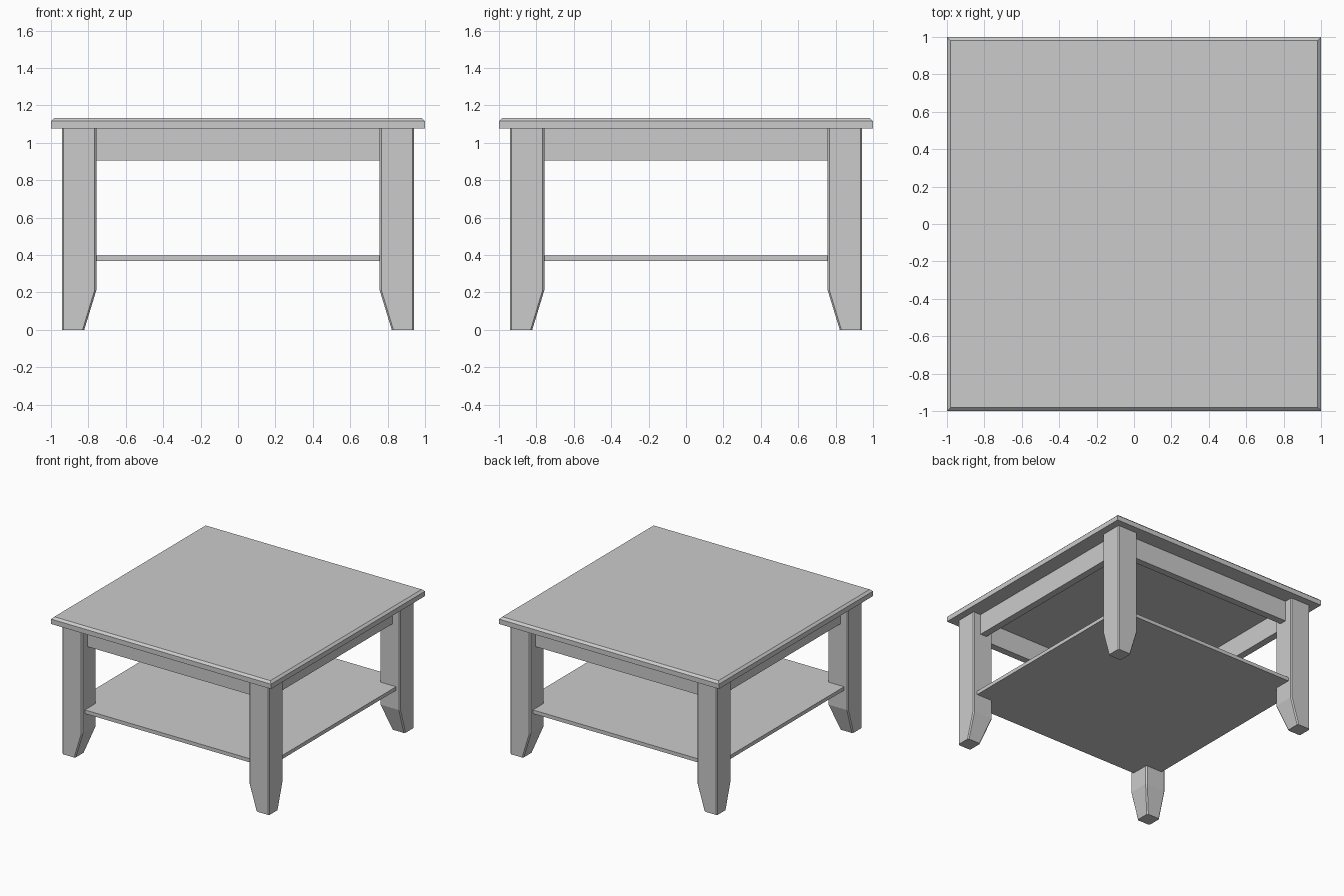
import bpy, bmesh
from math import pi

if "Cube" in bpy.data.objects:
    bpy.data.objects.remove(bpy.data.objects["Cube"])


def make_object(name, bm):
    bmesh.ops.recalc_face_normals(bm, faces=bm.faces)
    mesh = bpy.data.meshes.new(name)
    bm.to_mesh(mesh)
    bm.free()
    obj = bpy.data.objects.new(name, mesh)
    bpy.context.collection.objects.link(obj)
    return obj


def loft(name, rings):
    """Closed solid through matching rings of points."""
    bm = bmesh.new()
    loops = [[bm.verts.new(p) for p in ring] for ring in rings]
    n = len(loops[0])
    for low, high in zip(loops, loops[1:]):
        for i in range(n):
            j = (i + 1) % n
            bm.faces.new((low[i], low[j], high[j], high[i]))
    bm.faces.new(loops[0][::-1])
    bm.faces.new(loops[-1])
    return make_object(name, bm)


def rect(x0, x1, y0, y1, z):
    return [(x0, y0, z), (x1, y0, z), (x1, y1, z), (x0, y1, z)]


def square(r, z):
    return rect(-r, r, -r, r, z)


def chamfered_square(a, b, c, z):
    return [(a + c, a, z), (b - c, a, z), (b, a + c, z), (b, b - c, z),
            (b - c, b, z), (a + c, b, z), (a, b - c, z), (a, a + c, z)]


TOP_UNDERSIDE = 1.075

# Table top with a chamfered upper rim
loft("table_top", [square(1.0, TOP_UNDERSIDE), square(1.0, 1.115), square(0.982, 1.132)])

# Lower shelf, its corners let into the legs
loft("lower_shelf", [square(0.907, 0.368), square(0.907, 0.398)])

# Legs: chamfered posts with inner faces tapering to the foot
legs = loft("legs", [chamfered_square(0.822, 0.941, 0.009, 0),
                     chamfered_square(0.757, 0.941, 0.009, 0.213),
                     chamfered_square(0.757, 0.941, 0.009, TOP_UNDERSIDE)])
mirror = legs.modifiers.new("four_corners", "MIRROR")
mirror.use_axis = (True, True, False)
mirror.use_mirror_merge = False

# Aprons between the legs on all four sides
for i, side in enumerate(("front", "right", "back", "left")):
    apron = loft(side + "_apron", [rect(-0.757, 0.757, -0.873, -0.815, z)
                                   for z in (0.905, TOP_UNDERSIDE)])
    apron.rotation_euler.z = i * pi / 2
